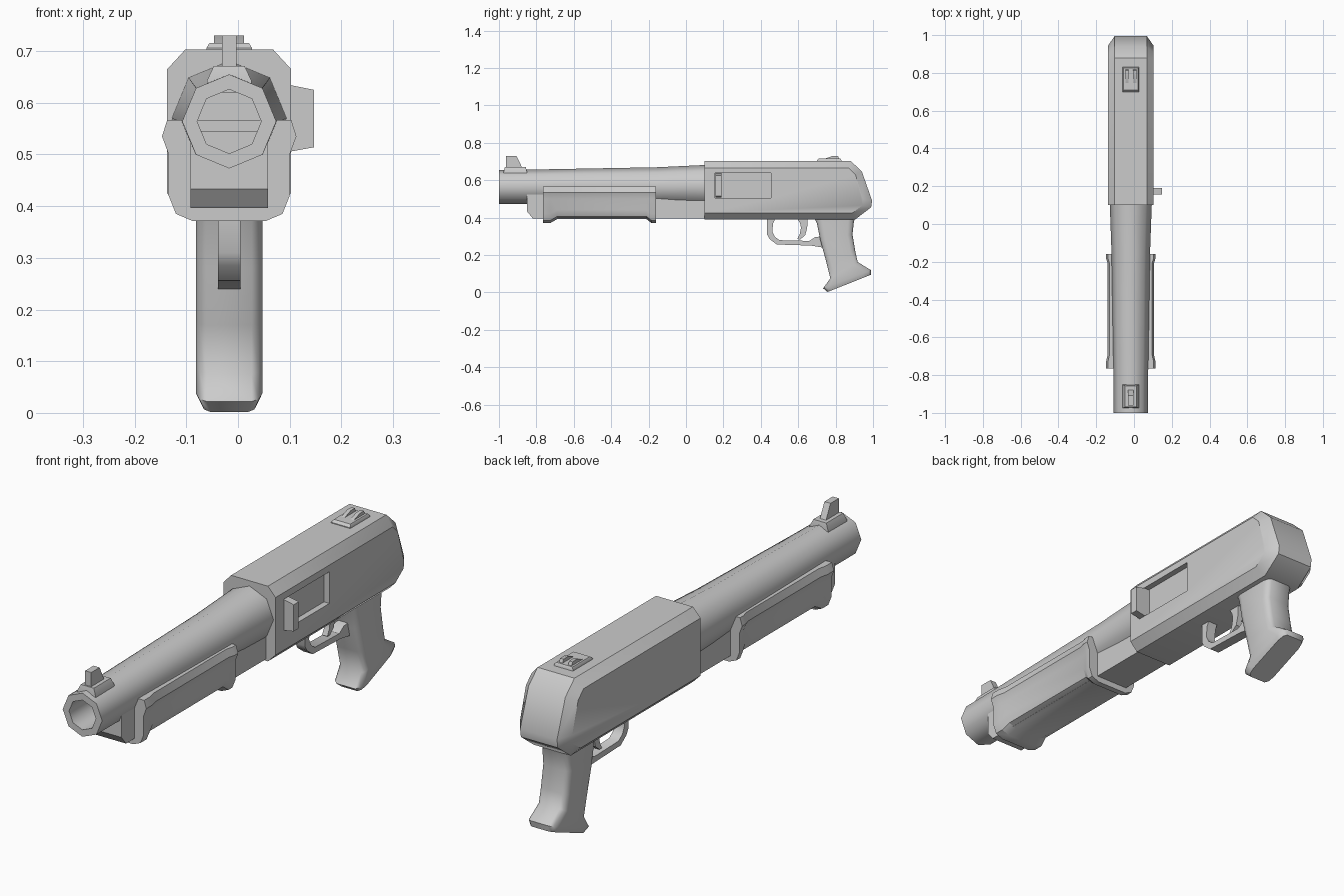
import bpy, bmesh, math

CX = -0.017  # centre plane of the gun


def loft(name, rings, smooth=35):
    """Skin a list of equal-length point rings and cap both ends."""
    bm = bmesh.new()
    vs = [[bm.verts.new(p) for p in r] for r in rings]
    n = len(rings[0])
    for a, b in zip(vs, vs[1:]):
        for i in range(n):
            j = (i + 1) % n
            bm.faces.new((a[i], a[j], b[j], b[i]))
    bm.faces.new(vs[0])
    bm.faces.new(vs[-1])
    bmesh.ops.recalc_face_normals(bm, faces=bm.faces)
    me = bpy.data.meshes.new(name)
    bm.to_mesh(me)
    bm.free()
    ob = bpy.data.objects.new(name, me)
    bpy.context.collection.objects.link(ob)
    bpy.ops.object.select_all(action='DESELECT')
    ob.select_set(True)
    bpy.context.view_layer.objects.active = ob
    bpy.ops.object.shade_smooth_by_angle(angle=math.radians(smooth))
    return ob


def prism(name, profile, half, x=CX, smooth=35):
    """Extrude a side (y, z) profile across x."""
    return loft(name, [[(x + s * half, y, z) for y, z in profile] for s in (-1, 1)], smooth)


def octagon(y, z, r):
    return [(CX + r * math.sin(i * math.pi / 4), y, z + r * math.cos(i * math.pi / 4)) for i in range(8)]


def rect(y0, y1, hx, z, x=CX):
    return [(x - hx, y0, z), (x + hx, y0, z), (x + hx, y1, z), (x - hx, y1, z)]


# Receiver: full outline at the centre, smaller outline on the side faces
outer = [(0.10, 0.39), (0.10, 0.703), (0.88, 0.703), (0.94, 0.647), (0.995, 0.49), (0.99, 0.455), (0.905, 0.39)]
inner = [(0.10, 0.425), (0.10, 0.665), (0.87, 0.665), (0.906, 0.63), (0.945, 0.50), (0.944, 0.465), (0.89, 0.425)]
receiver = loft("receiver", [[(CX + h, y, z) for y, z in p] for h, p in
                             ((-0.12, inner), (-0.085, outer), (0.085, outer), (0.12, inner))], 40)

# Ejection port recess in the right side
cutter = prism("port_cutter", [(0.155, 0.505), (0.455, 0.505), (0.455, 0.637), (0.155, 0.637)], 0.05, 0.128)
cut = receiver.modifiers.new("port", 'BOOLEAN')
cut.object = cutter
cut.solver = 'EXACT'
bpy.context.view_layer.objects.active = receiver
bpy.ops.object.modifier_apply(modifier=cut.name)
bpy.data.objects.remove(cutter)

# Bolt handle standing out of the port
loft("bolt_handle", [[(x, 0.157, a), (x, 0.19, a), (x, 0.19, b), (x, 0.157, b)]
                     for x, a, b in ((0.07, 0.507, 0.635), (0.103, 0.506, 0.634), (0.147, 0.514, 0.625))])

# Barrel, tapering to the muzzle, with its bore
loft("barrel", [octagon(*r) for r in ((0.12, 0.57, 0.112), (0.10, 0.57, 0.111), (-0.15, 0.567, 0.102),
                                      (-0.80, 0.565, 0.092), (-1.0, 0.564, 0.091),
                                      (-1.0, 0.564, 0.062), (-0.70, 0.564, 0.062))], 50)

# Magazine housing under the barrel
prism("magazine_housing", [(0.12, 0.396), (-0.82, 0.396), (-0.85, 0.433), (-0.85, 0.545), (0.12, 0.545)], 0.075)

# Pump forend: one cross-section, flared at both ends
section = [(0.120, 0.567), (0.130, 0.535), (0.117, 0.500), (0.117, 0.420), (0.103, 0.385), (0.070, 0.371)]


def pump_ring(y, d):
    half = [(h - d * 0.4, z + (d if z < 0.45 else 0)) for h, z in section]
    return [(CX + h, y, z) for h, z in half] + [(CX - h, y, z) for h, z in reversed(half)]


loft("pump_forend", [pump_ring(*r) for r in ((-0.765, 0), (-0.725, 0), (-0.69, 0.02),
                                             (-0.21, 0.02), (-0.185, 0), (-0.16, 0))], 30)

# Front sight
loft("front_sight_base", [rect(-0.975, -0.85, 0.043, 0.62), rect(-0.975, -0.85, 0.043, 0.643),
                          rect(-0.968, -0.857, 0.03, 0.671)])
prism("front_sight_post", [(-0.962, 0.665), (-0.962, 0.73), (-0.907, 0.73), (-0.875, 0.665)], 0.014)

# Rear sight
loft("rear_sight_base", [rect(0.70, 0.832, 0.044, 0.695), rect(0.70, 0.832, 0.044, 0.706),
                         rect(0.71, 0.825, 0.038, 0.716)])
for side, s in (("left", -1), ("right", 1)):
    prism("rear_sight_blade_" + side, [(0.735, 0.712), (0.785, 0.73), (0.812, 0.73), (0.82, 0.712)],
          0.008, CX + s * 0.021)

# Trigger guard and trigger
prism("trigger_guard", [(0.433, 0.40), (0.433, 0.31), (0.447, 0.285), (0.485, 0.256), (0.67, 0.25), (0.73, 0.24),
                        (0.73, 0.30), (0.69, 0.295), (0.66, 0.275), (0.50, 0.279), (0.475, 0.297),
                        (0.461, 0.325), (0.466, 0.37), (0.48, 0.40)], 0.022)
prism("trigger", [(0.59, 0.40), (0.61, 0.37), (0.615, 0.345), (0.608, 0.31), (0.595, 0.285), (0.61, 0.283),
                  (0.637, 0.305), (0.648, 0.345), (0.65, 0.40)], 0.012)


# Pistol grip: rounded rings between a front and a back point
def grip_ring(yf, zf, yb, zb, h):
    ring = []
    for t, k in ((0, 0.68), (0.05, 0.9), (0.16, 1), (0.84, 1), (0.95, 0.9), (1, 0.68)):
        ring.append((h * k, yf + (yb - yf) * t, zf + (zb - zf) * t))
    return [(CX + x, y, z) for x, y, z in ring] + [(CX - x, y, z) for x, y, z in reversed(ring)]


loft("pistol_grip", [grip_ring(*r) for r in (
    (0.68, 0.41, 0.91, 0.41, 0.064), (0.70, 0.37, 0.898, 0.38, 0.064), (0.718, 0.28, 0.89, 0.31, 0.064),
    (0.748, 0.17, 0.905, 0.22, 0.064), (0.772, 0.075, 0.918, 0.162, 0.064),
    (0.733, 0.022, 0.99, 0.118, 0.064), (0.757, 0.002, 0.988, 0.094, 0.054))], 45)
